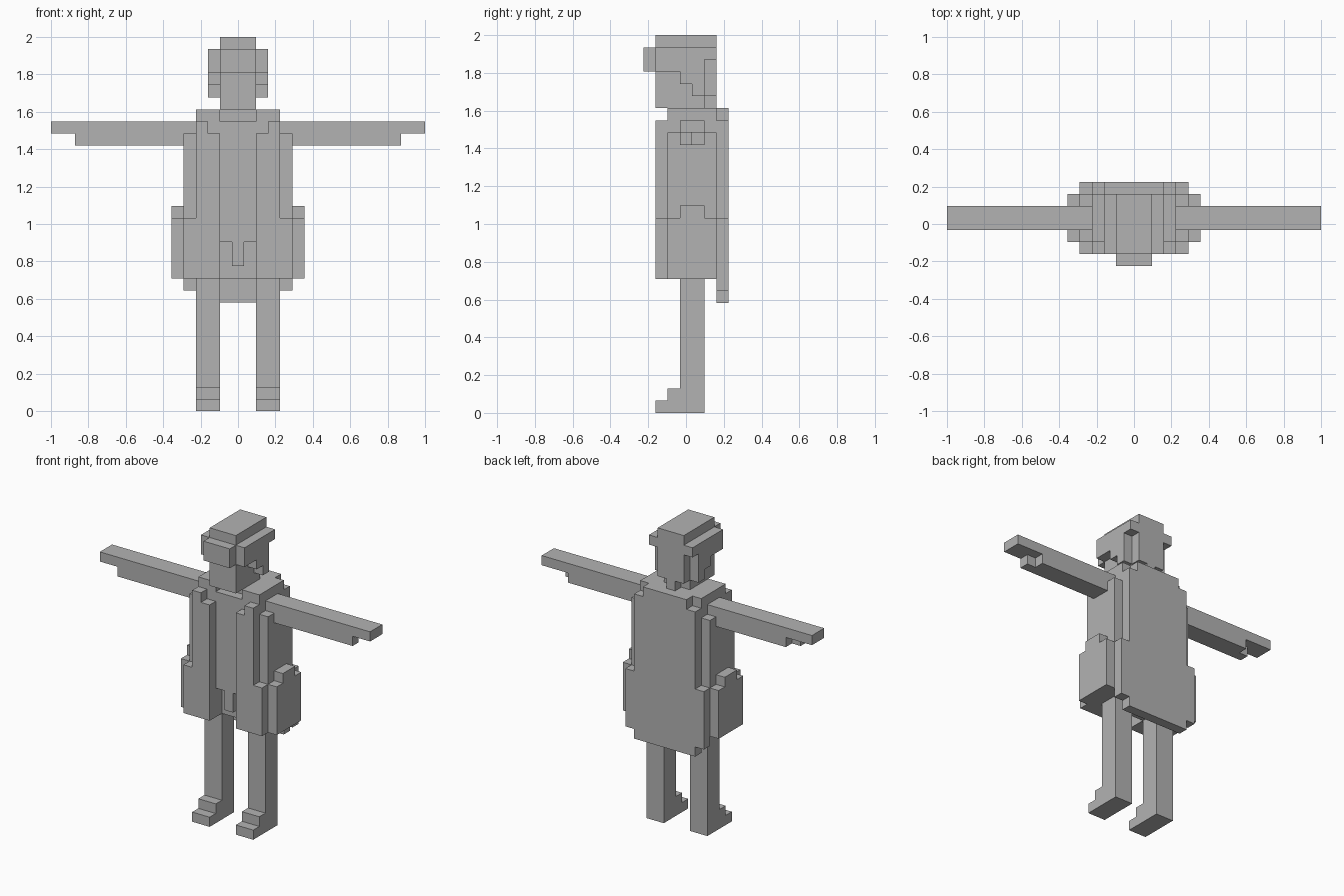
import bpy, bmesh
from mathutils import Vector

if "Cube" in bpy.data.objects:
    bpy.data.objects.remove(bpy.data.objects["Cube"])

V = 2 / 31  # size of one block

# Shared spans, in blocks (x spans are mirrored)
MID, SIDE, WIDE = (0, 1), (2, 3), (0, 3)
LIMB, CORE = (0, 1), (-1, 2)
HIP, WAIST, CHEST, COLLAR = 11, 15, 23, 24

part_cells = {}


def span(v):
    lo, hi = v if isinstance(v, tuple) else (v, v)
    return range(lo, hi + 1)


def box(name, x, y, z):
    """Add a mirrored box of blocks to the named part."""
    cells = part_cells.setdefault(name, set())
    for i in span(x):
        for j in span(y):
            for k in span(z):
                cells.update({(i, j, k), (-i, j, k)})


# Legs and stepped shoes
box("legs", SIDE, LIMB, (0, HIP - 1))
for step in MID:
    box("shoes", SIDE, (step - 2, -1), step)

# Trousers, shirt with a front tab, shoulders and neck
box("trousers", MID, (0, 2), (HIP, 13))
box("trousers", SIDE, CORE, (HIP, 13))
box("shirt", WIDE, CORE, (14, CHEST))
box("shirt", 0, -1, (12, 13))
box("shoulders", SIDE, CORE, COLLAR)
box("neck", MID, (0, 2), COLLAR)

# Coat: sides, front flaps, back panel, pockets
box("coat_sides", 4, CORE, (HIP, 22))
for x, top in zip(range(2, 5), (22, CHEST, WAIST)):
    box("coat_front", x, -2, (HIP, top))
box("coat_back", WIDE, 3, (9, CHEST))
box("coat_back", (0, 2), 3, COLLAR)
box("coat_back", 4, 3, (10, WAIST))
box("hip_pockets", 5, CORE, (HIP, WAIST))
box("hip_pockets", 5, LIMB, WAIST + 1)

# Arms, with a stepped underside
box("arms", (4, 15), LIMB, CHEST)
for y in LIMB:
    box("arms", (4, 13 - y), y, 22)

# Head, visor, and side hair that narrows downwards
box("head", MID, (-2, 2), (26, 30))
box("head", MID, (-2, 1), 25)
box("head", 0, 2, 25)
box("visor", MID, -3, (28, 29))
box("side_hair", 2, (-2, 2), 29)
for drop, front in enumerate((-2, 0, 1)):
    box("side_hair", 2, (front, 1), 28 - drop)

grey = bpy.data.materials.new("plain grey")
grey.diffuse_color = (0.45, 0.45, 0.45, 1)
grey.use_nodes = True
grey.node_tree.nodes["Principled BSDF"].inputs["Base Color"].default_value = grey.diffuse_color
solid = set().union(*part_cells.values())


def build(name, cells):
    """Outer skin of the blocks, with flat areas merged."""
    bm = bmesh.new()
    for c in sorted(cells):
        centre = Vector((c[0], c[1], c[2] + 0.5))
        for axis in range(3):
            for s in (-1, 1):
                n = list(c)
                n[axis] += s
                if tuple(n) in solid:
                    continue
                d, u, w = Vector(), Vector(), Vector()
                d[axis] = s / 2
                u[(axis + 1) % 3] = 0.5
                w[(axis + 2) % 3] = s / 2
                corners = (-u - w, u - w, u + w, w - u)
                bm.faces.new([bm.verts.new((centre + d + k) * V) for k in corners])
    bmesh.ops.remove_doubles(bm, verts=bm.verts[:], dist=V / 100)
    bmesh.ops.dissolve_limit(bm, angle_limit=0.02, verts=bm.verts[:], edges=bm.edges[:])
    mesh = bpy.data.meshes.new(name)
    bm.to_mesh(mesh)
    bm.free()
    mesh.materials.append(grey)
    bpy.context.collection.objects.link(bpy.data.objects.new(name, mesh))


for part, cells in part_cells.items():
    build(part, cells)
